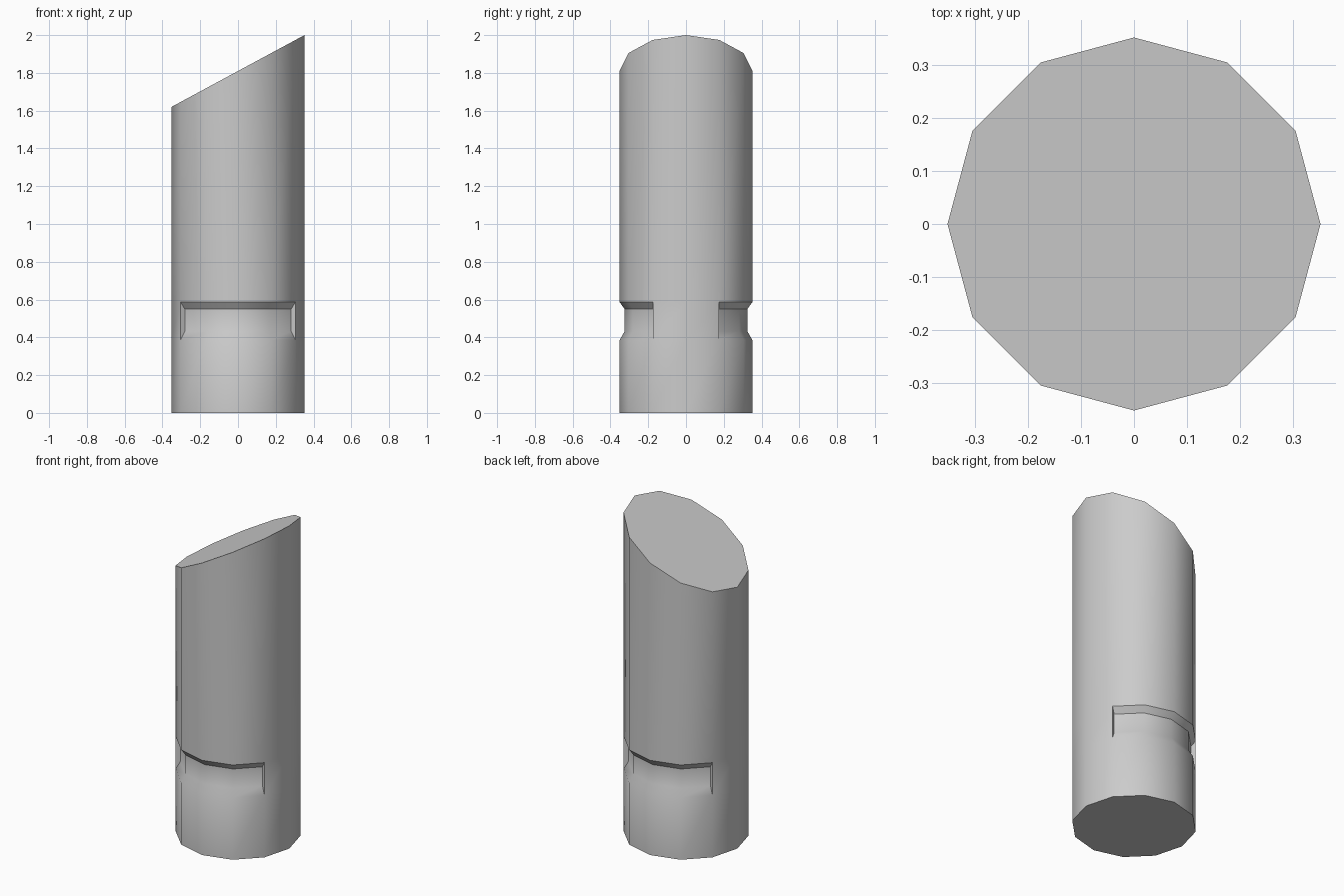
import bpy, bmesh, math
from math import cos, sin, radians

if "Cube" in bpy.data.objects:
    bpy.data.objects.remove(bpy.data.objects["Cube"])

R, N = 0.352, 12
bm = bmesh.new()

# twelve-sided post: base, groove bottom, groove top, slanted top
def ring(height):
    pts = [(R * cos(math.tau * i / N), R * sin(math.tau * i / N)) for i in range(N)]
    return [bm.verts.new((x, y, height(x))) for x, y in pts]

rings = [ring(h) for h in (lambda x: 0.0, lambda x: 0.385, lambda x: 0.587,
                           lambda x: 1.81 + 0.19 * x / R)]
bands = []
for a, b in zip(rings, rings[1:]):
    bands.append([bm.faces.new((a[i], a[(i + 1) % N], b[(i + 1) % N], b[i]))
                  for i in range(N)])
bm.faces.new(rings[0][::-1])
bm.faces.new(rings[-1])
bm.normal_update()

# recessed hand grooves at back and front, with bevelled borders
for start in (1, 7):
    region = bands[1][start:start + 4]
    bmesh.ops.inset_region(bm, faces=region, thickness=0.0)
    for v in {v for f in region for v in f.verts}:
        v.co.x *= 0.923
        v.co.y *= 0.923
        v.co.z = 0.55 if v.co.z > 0.48 else 0.432

bm.normal_update()
mesh = bpy.data.meshes.new("slanted_post")
bm.to_mesh(mesh)
bm.free()
post = bpy.data.objects.new("slanted_post", mesh)
bpy.context.collection.objects.link(post)
bpy.context.view_layer.objects.active = post
post.select_set(True)
bpy.ops.object.shade_smooth_by_angle(angle=radians(35))
